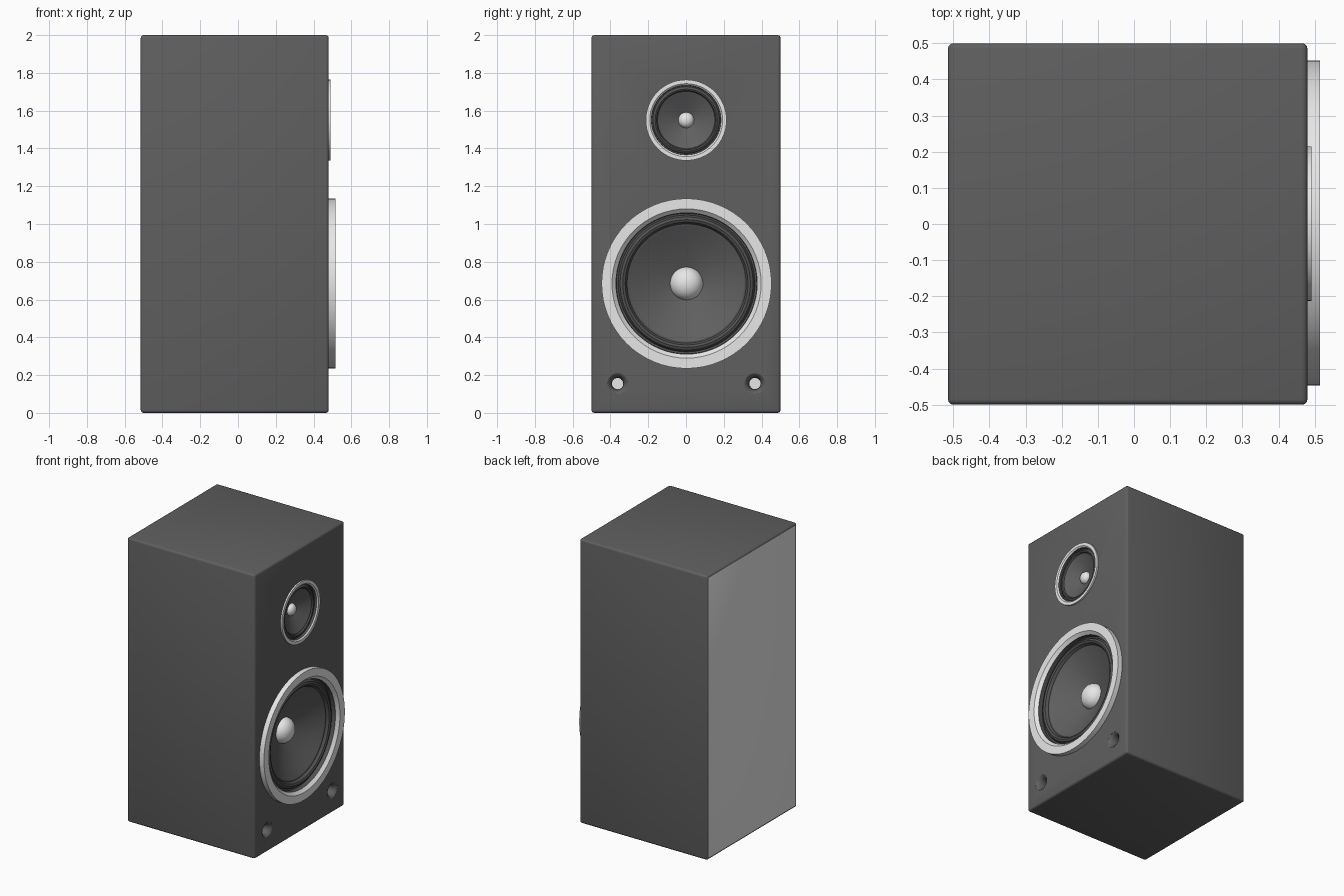
import bpy, bmesh, math

if "Cube" in bpy.data.objects:
    bpy.data.objects.remove(bpy.data.objects["Cube"])


def material(name, v):
    m = bpy.data.materials.new(name)
    m.diffuse_color = (v, v, v, 1)
    m.use_nodes = True
    m.node_tree.nodes["Principled BSDF"].inputs["Base Color"].default_value = m.diffuse_color
    return m


DARK = material("dark_grey", 0.115)
BLACK = material("surround_black", 0.085)
LIGHT = material("light_grey", 0.8)
FRONT = 0.48  # x of the baffle


def add_object(name, bm, mats):
    me = bpy.data.meshes.new(name)
    bm.to_mesh(me)
    bm.free()
    ob = bpy.data.objects.new(name, me)
    bpy.context.collection.objects.link(ob)
    for m in mats:
        me.materials.append(m)
    return ob


def smooth(ob, deg=35):
    bpy.ops.object.select_all(action='DESELECT')
    ob.select_set(True)
    bpy.context.view_layer.objects.active = ob
    bpy.ops.object.shade_smooth_by_angle(angle=math.radians(deg))


def lathe(name, y, z, profile, mat, seg=64):
    """Spin (radius, x) points, listed from outside in, about an x-wise axis."""
    bm = bmesh.new()
    rings = []
    for r, x in profile:
        if r == 0:
            rings.append([bm.verts.new((x, y, z))] * seg)
        else:
            rings.append([bm.verts.new((x, y + r * math.cos(2 * math.pi * i / seg),
                                        z + r * math.sin(2 * math.pi * i / seg)))
                          for i in range(seg)])
    for a, b in zip(rings, rings[1:]):
        for i in range(seg):
            j = (i + 1) % seg
            vs = list(dict.fromkeys((a[i], a[j], b[j], b[i])))
            bm.faces.new(vs)
    ob = add_object(name, bm, [mat])
    smooth(ob)
    return ob


# cabinet: softly bevelled box with a pale back panel
bm = bmesh.new()
bmesh.ops.create_cube(bm, size=1)
for v in bm.verts:
    v.co = (-0.515 if v.co.x < 0 else FRONT, v.co.y, v.co.z * 2 + 1)
bmesh.ops.bevel(bm, geom=bm.edges[:], offset=0.015, segments=3, profile=0.5, affect='EDGES')
bm.normal_update()
for f in bm.faces:
    f.material_index = 1 if f.normal.x < -0.99 else 0
cabinet = add_object("cabinet", bm, [DARK, LIGHT])

WOOFER, TWEETER = (0.003, 0.685), (0.001, 1.55)
PORTS = [(-0.362, 0.155), (0.365, 0.155)]


# openings in the baffle
def cut(y, z, r, depth):
    c = lathe("opening_cutter", y, z,
              [(0, FRONT - depth), (r, FRONT - depth), (r, 0.6), (0, 0.6)], DARK)
    c.hide_render = True
    mod = cabinet.modifiers.new("opening", 'BOOLEAN')
    mod.operation = 'DIFFERENCE'
    mod.solver = 'EXACT'
    mod.object = c
    bpy.context.view_layer.objects.active = cabinet
    bpy.ops.object.modifier_apply(modifier=mod.name)
    bpy.data.objects.remove(c)


cut(*WOOFER, 0.385, 0.18)
cut(*TWEETER, 0.19, 0.12)
for p in PORTS:
    cut(*p, 0.055, 0.40)
smooth(cabinet)

# woofer
lathe("woofer_ring", *WOOFER,
      [(0.45, 0.475), (0.45, 0.515), (0.395, 0.515), (0.374, 0.495)], LIGHT)
lathe("woofer_surround", *WOOFER,
      [(0.374, 0.495), (0.372, 0.465), (0.362, 0.462), (0.352, 0.48), (0.338, 0.486),
       (0.325, 0.48), (0.315, 0.462), (0.306, 0.46)], BLACK)
lathe("woofer_cone", *WOOFER,
      [(0.306, 0.46), (0.24, 0.423), (0.16, 0.384), (0.086, 0.355)], DARK)
lathe("woofer_dust_cap", *WOOFER,
      [(0.087, 0.354), (0.082, 0.376), (0.066, 0.397), (0.046, 0.411),
       (0.023, 0.419), (0, 0.421)], LIGHT)

# tweeter
lathe("tweeter_ring", *TWEETER,
      [(0.214, 0.475), (0.214, 0.491), (0.193, 0.491), (0.184, 0.483)], LIGHT)
lathe("tweeter_surround", *TWEETER,
      [(0.184, 0.483), (0.183, 0.467), (0.177, 0.465), (0.171, 0.474), (0.164, 0.477),
       (0.157, 0.474), (0.152, 0.465), (0.147, 0.464)], BLACK)
lathe("tweeter_cone", *TWEETER,
      [(0.147, 0.464), (0.1, 0.439), (0.041, 0.411)], DARK)
lathe("tweeter_dust_cap", *TWEETER,
      [(0.042, 0.41), (0.039, 0.422), (0.03, 0.434), (0.016, 0.441), (0, 0.443)], LIGHT)

# flared ports with a pale end seen down the tube
for side, p in zip(("left", "right"), PORTS):
    lathe("port_" + side, *p,
          [(0.056, FRONT), (0.046, 0.474), (0.037, 0.46), (0.031, 0.435), (0.03, 0.12)],
          DARK, 24)
    lathe("port_end_" + side, *p, [(0.03, 0.12), (0, 0.12)], LIGHT, 24)
